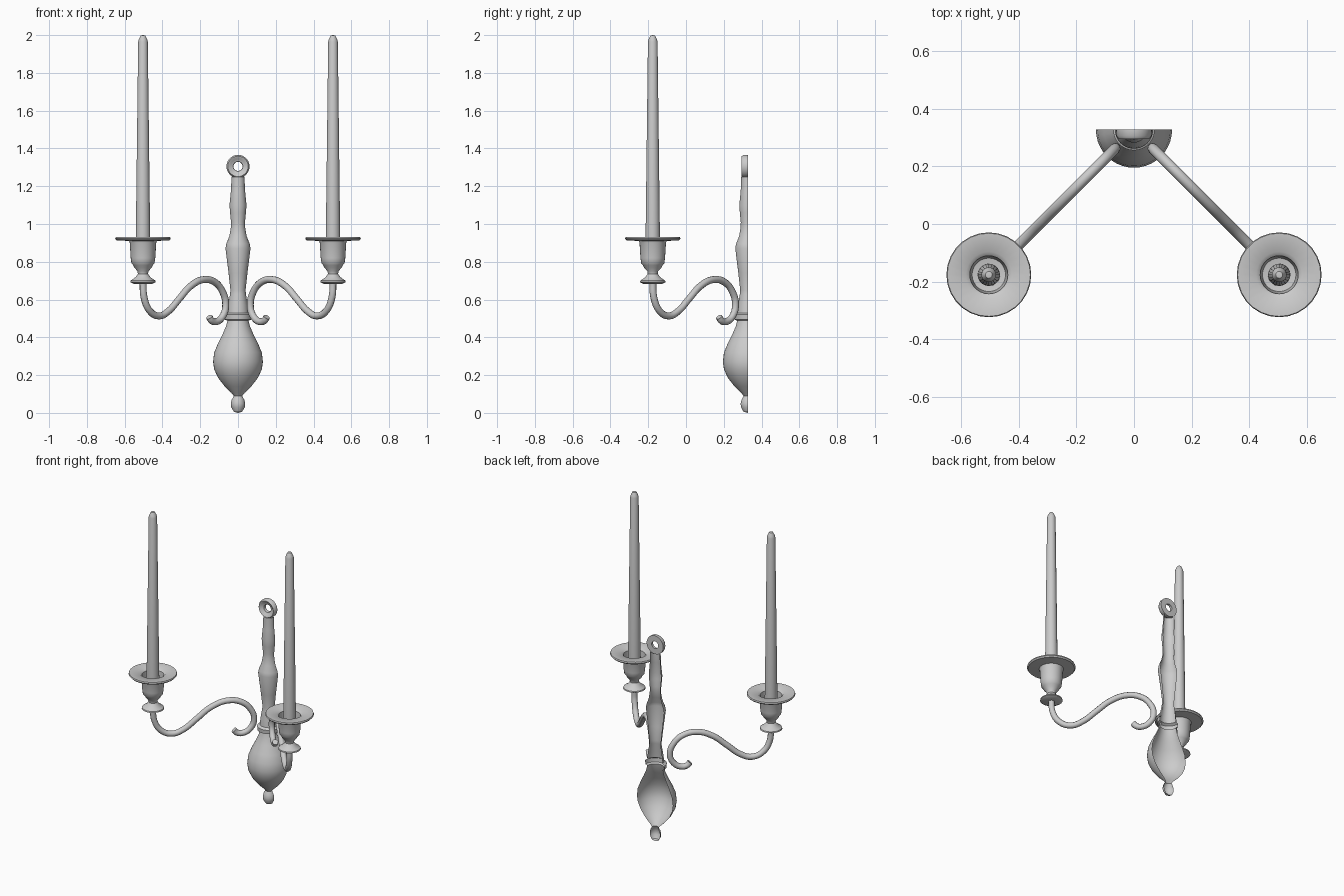
import bpy, bmesh
from math import sin, cos, pi, radians

if "Cube" in bpy.data.objects:
    bpy.data.objects.remove(bpy.data.objects["Cube"])

WALL_Y = 0.327          # plane of the wall
CUP = (0.503, -0.176)   # candle axis on the right side


def finish(name, bm, location, angle=40):
    bmesh.ops.remove_doubles(bm, verts=bm.verts, dist=1e-5)
    mesh = bpy.data.meshes.new(name)
    bm.to_mesh(mesh)
    bm.free()
    ob = bpy.data.objects.new(name, mesh)
    bpy.context.collection.objects.link(ob)
    ob.location = location
    bpy.ops.object.select_all(action='DESELECT')
    ob.select_set(True)
    bpy.context.view_layer.objects.active = ob
    bpy.ops.object.shade_smooth_by_angle(angle=radians(angle))
    return ob


def lathe(name, profile, location, steps=28, start=0.0, sweep=2 * pi, angle=40, closed=False):
    """Spin (radius, height) points around z."""
    bm = bmesh.new()
    rows = []
    for i in range(steps + 1):
        a = start + sweep * i / steps
        rows.append([bm.verts.new((r * cos(a), r * sin(a), z)) for r, z in profile])
    n = len(profile)
    for a, b in zip(rows, rows[1:]):
        for j in range(n if closed else n - 1):
            k = (j + 1) % n
            bm.faces.new((a[j], b[j], b[k], a[k]))
    bmesh.ops.remove_doubles(bm, verts=bm.verts, dist=1e-5)
    bmesh.ops.dissolve_degenerate(bm, edges=bm.edges, dist=1e-6)
    if closed:
        bmesh.ops.recalc_face_normals(bm, faces=bm.faces)
    return finish(name, bm, location, angle)


# Half-turned wall plate, open and hollow at the back
plate = [(0, 0), (.022, .006), (.036, .03), (.038, .05), (.033, .07), (.022, .09),
         (.034, .105), (.07, .14), (.105, .185), (.126, .23), (.132, .27), (.126, .32),
         (.105, .37), (.08, .42), (.063, .46), (.056, .488), (.07, .494), (.072, .52),
         (.056, .53), (.052, .57), (.042, .63), (.04, .65), (.05, .74), (.066, .87),
         (.062, .895), (.046, .935), (.038, .98), (.037, 1.01), (.042, 1.06),
         (.045, 1.1), (.038, 1.17), (.036, 1.2), (.035, 1.25), (0, 1.255)]
lathe("wall_plate", plate, (0, WALL_Y, 0), steps=20, start=pi, sweep=pi)

# Hanging ring, facing the front
ring = lathe("hanging_ring", [(.061, 0), (.061, .022), (.054, .032), (.046, .03),
                              (.036, .02), (.026, .018), (.024, .012), (.024, 0)],
             (0, WALL_Y, 1.305), closed=True)
ring.rotation_euler = (pi / 2, 0, 0)

# Candle holder: foot flare, cup, drip pan and hollow socket
holder = [(0, .685), (.05, .683), (.068, .692), (.066, .7), (.04, .718), (.027, .736),
          (.029, .75), (.045, .768), (.052, .782), (.061, .792), (.065, .82), (.07, .9),
          (.074, .91), (.14, .914), (.147, .922), (.144, .93), (.08, .927),
          (.066, .915), (.058, .81), (0, .8)]
candle = [(.039, .802), (.038, .93), (.0255, 1.965), (.022, 1.978), (.012, 1.998), (0, 2.0)]

# S-curved arm centre line: (distance out in x, height)
arm_path = [(.503, .695), (.497, .61), (.468, .541), (.42, .513), (.37, .537), (.31, .605),
            (.25, .672), (.18, .706), (.12, .69), (.082, .642), (.065, .575),
            (.08, .513), (.115, .483), (.141, .49), (.152, .508)]


def arm(name, side):
    cu = bpy.data.curves.new(name, 'CURVE')
    cu.dimensions = '3D'
    cu.bevel_depth = 0.0185
    cu.bevel_resolution = 3
    cu.resolution_u = 6
    cu.use_fill_caps = True
    sp = cu.splines.new('BEZIER')
    sp.bezier_points.add(len(arm_path) - 1)
    for p, (x, z) in zip(sp.bezier_points, arm_path):
        p.co = (side * x, WALL_Y - x, z)
        p.handle_left_type = p.handle_right_type = 'AUTO'
    ob = bpy.data.objects.new(name, cu)
    bpy.context.collection.objects.link(ob)
    bpy.ops.object.select_all(action='DESELECT')
    ob.select_set(True)
    bpy.context.view_layer.objects.active = ob
    bpy.ops.object.convert(target='MESH')
    bpy.ops.object.shade_smooth_by_angle(angle=radians(40))


# Left and right branches
for label, side in (("left", -1), ("right", 1)):
    spot = (side * CUP[0], CUP[1], 0)
    arm("arm_" + label, side)
    lathe("candle_holder_" + label, holder, spot)
    lathe("candle_" + label, candle, spot, steps=20)
